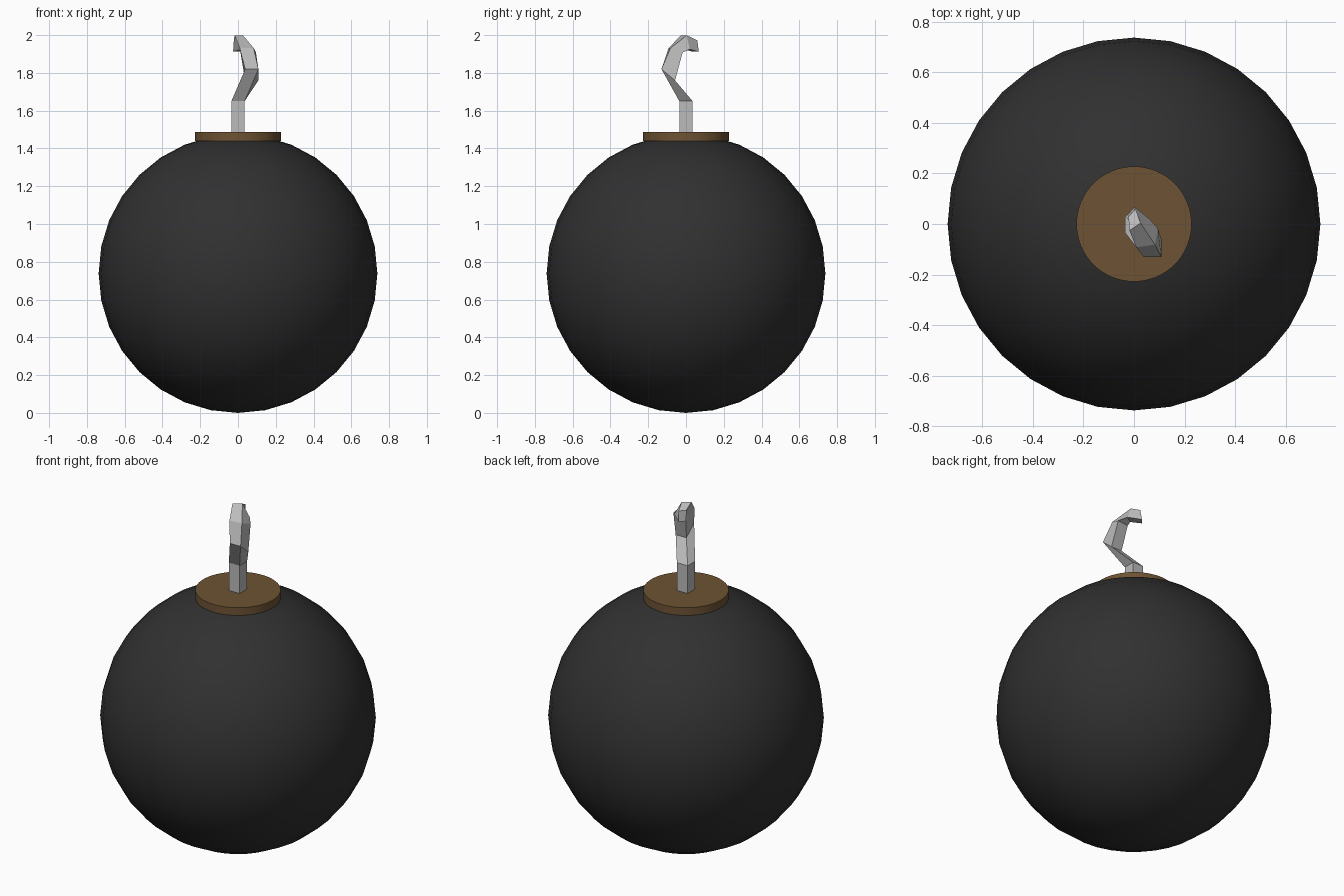
import bpy, bmesh, math
from mathutils import Vector

cube = bpy.data.objects.get("Cube")
if cube:
    bpy.data.objects.remove(cube, do_unlink=True)


def make_material(name, rgb):
    mat = bpy.data.materials.new(name)
    mat.use_nodes = True
    color = (*rgb, 1.0)
    mat.diffuse_color = color
    bsdf = next(n for n in mat.node_tree.nodes if n.type == 'BSDF_PRINCIPLED')
    bsdf.inputs["Base Color"].default_value = color
    return mat


def finish(name, bm, mat, smooth_angle=None):
    bmesh.ops.recalc_face_normals(bm, faces=bm.faces)
    mesh = bpy.data.meshes.new(name)
    bm.to_mesh(mesh)
    bm.free()
    mesh.materials.append(mat)
    obj = bpy.data.objects.new(name, mesh)
    bpy.context.collection.objects.link(obj)
    if smooth_angle:
        bpy.ops.object.select_all(action='DESELECT')
        obj.select_set(True)
        bpy.context.view_layer.objects.active = obj
        bpy.ops.object.shade_smooth_by_angle(angle=math.radians(smooth_angle))
    return obj


charcoal = make_material("charcoal", (0.03, 0.03, 0.031))
brown = make_material("brown", (0.155, 0.086, 0.033))
grey = make_material("light grey", (0.5, 0.5, 0.5))

# Round body
radius = 0.738
bm = bmesh.new()
bmesh.ops.create_uvsphere(bm, u_segments=32, v_segments=16, radius=radius)
bmesh.ops.translate(bm, verts=bm.verts, vec=(0, 0, radius))
finish("body", bm, charcoal, 30)

# Flat disc cap
bm = bmesh.new()
bmesh.ops.create_cone(bm, cap_ends=True, segments=64, radius1=0.228,
                      radius2=0.228, depth=0.046)
bmesh.ops.translate(bm, verts=bm.verts, vec=(0, 0, 1.463))
finish("cap", bm, brown, 30)

# Crooked square fuse: each section is a centre and two half-side vectors
half = 0.035
sections = [
    ((0, 0, 1.46), (half, 0, 0), (0, half, 0)),
    ((0, 0, 1.65), (half, 0, 0), (0, half, 0)),
    ((0.073, -0.094, 1.79), (half, 0, 0), (0, 0.036, -0.03)),
    ((0.052, -0.055, 1.92), (0.037, 0.005, 0), (0.006, 0.032, -0.012)),
    ((0.022, -0.003, 1.962), (0.022, 0.015, 0), (0.018, 0.008, -0.037)),
    ((-0.01, 0.048, 1.942), (0.014, 0.016, 0), (-0.002, 0.004, -0.03)),
]
bm = bmesh.new()
rings = []
for centre, side, depth in sections:
    c, a, b = Vector(centre), Vector(side), Vector(depth)
    rings.append([bm.verts.new(p) for p in (c - a - b, c + a - b, c + a + b, c - a + b)])
for low, high in zip(rings, rings[1:]):
    for i in range(4):
        j = (i + 1) % 4
        bm.faces.new((low[i], low[j], high[j], high[i]))
bm.faces.new(rings[0][::-1])
bm.faces.new(rings[-1])
finish("fuse", bm, grey)
